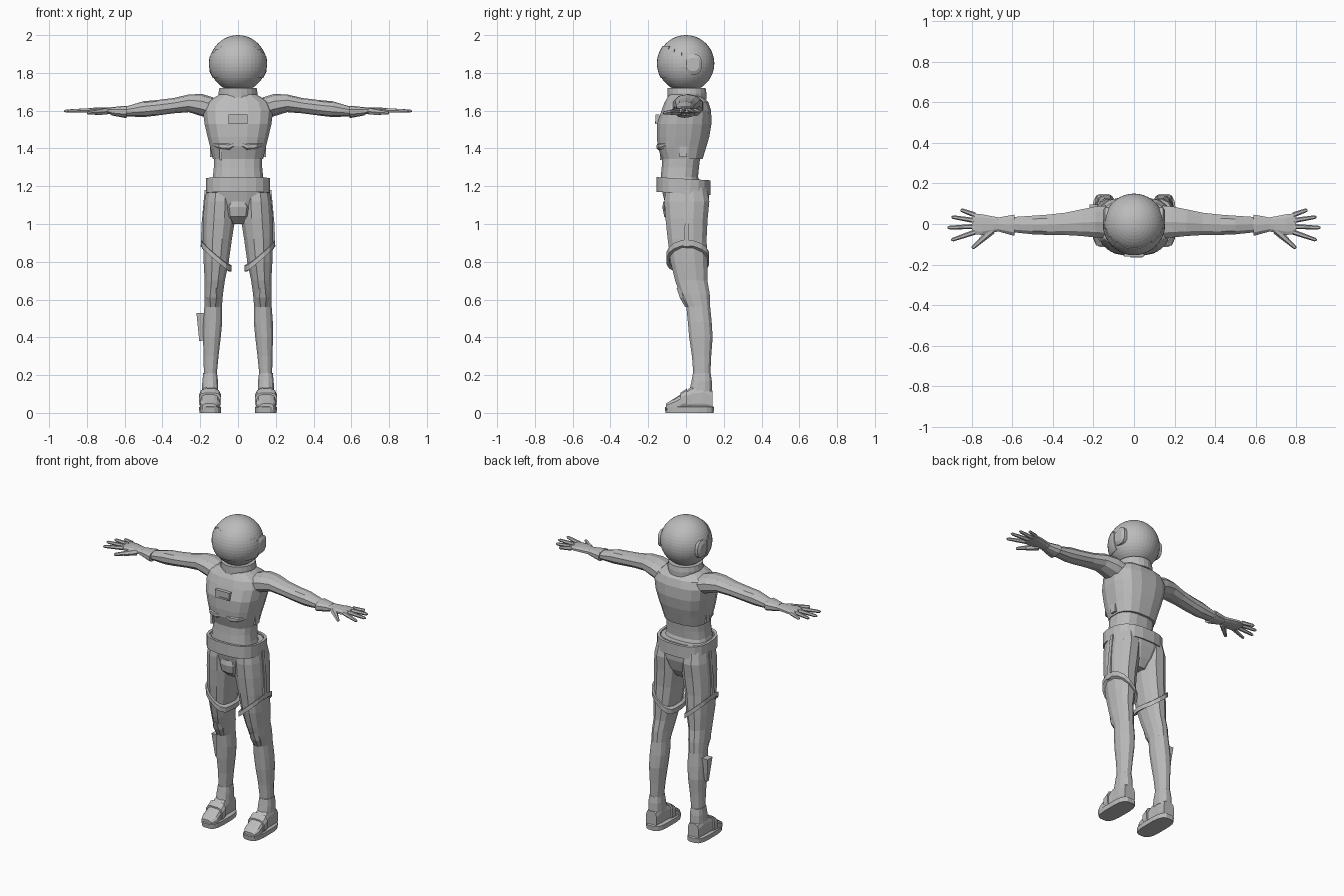
import bpy, bmesh, math
from mathutils import Matrix, Vector

cube = bpy.data.objects.get("Cube")
if cube:
    bpy.data.objects.remove(cube, do_unlink=True)

# One plain grey for the whole figure
grey = bpy.data.materials.new("plain_grey")
grey.use_nodes = True
grey.diffuse_color = (.5, .5, .5, 1)
grey.node_tree.nodes["Principled BSDF"].inputs["Base Color"].default_value = (.5, .5, .5, 1)


def finish(name, bm):
    """Turn a bmesh into a named, coloured object."""
    bmesh.ops.recalc_face_normals(bm, faces=bm.faces)
    mesh = bpy.data.meshes.new(name)
    bm.to_mesh(mesh)
    bm.free()
    mesh.materials.append(grey)
    obj = bpy.data.objects.new(name, mesh)
    bpy.context.collection.objects.link(obj)
    return obj


def pair(name, build):
    """Build a part on the left side and mirror it to the right."""
    for side, sign in (("left", 1), ("right", -1)):
        bm = build()
        bmesh.ops.transform(bm, verts=bm.verts, matrix=Matrix.Diagonal((sign, 1, 1, 1)))
        finish(side + "_" + name, bm)


def bridge(bm, rings, closed=False):
    """Skin a list of vertex rings, capped unless closed into a loop."""
    count = len(rings[0])
    stops = list(zip(rings, rings[1:])) + ([(rings[-1], rings[0])] if closed else [])
    for low, high in stops:
        for i in range(count):
            j = (i + 1) % count
            bm.faces.new((low[i], low[j], high[j], high[i]))
    if not closed:
        bm.faces.new(rings[0])
        bm.faces.new(rings[-1])


def outline(a0, a1, b0, b1, sides, power):
    """Rounded cross-section between two extents."""
    points = []
    for i in range(sides):
        angle = math.tau * (i + .5) / sides
        c, s = math.cos(angle), math.sin(angle)
        u = math.copysign(abs(c) ** power, c)
        v = math.copysign(abs(s) ** power, s)
        points.append(((a0 + a1 + u * (a1 - a0)) / 2, (b0 + b1 + v * (b1 - b0)) / 2))
    return points


def loft(axis, rows, sides=12, power=.8):
    """Rows give the position on the axis, then the two pairs of extents."""
    bm = bmesh.new()
    place = {"x": lambda p, a, b: (p, a, b),
             "y": lambda p, a, b: (a, p, b),
             "z": lambda p, a, b: (a, b, p)}[axis]
    rings = []
    for pos, *extents in rows:
        rings.append([bm.verts.new(place(pos, a, b)) for a, b in outline(*extents, sides, power)])
    bridge(bm, rings)
    return bm


def rod(bm, start, end, r1, r2, sides=6):
    """Add a tapered finger-like rod."""
    start, end = Vector(start), Vector(end)
    turn = (end - start).to_track_quat("Z", "Y")
    rings = []
    for t, r in ((0, r1), (.5, (r1 + r2) / 2), (.92, r2), (1, r2 / 2)):
        centre = start.lerp(end, t)
        rings.append([bm.verts.new(centre + turn @ Vector((r * math.cos(math.tau * i / sides),
                      r * math.sin(math.tau * i / sides), 0))) for i in range(sides)])
    bridge(bm, rings)


def band(extents, thick, height, level, sides=16, power=.8):
    """Open belt around a cross-section; level(x, y) gives its middle height."""
    bm = bmesh.new()
    a0, a1, b0, b1 = extents
    outer = outline(*extents, sides, power)
    inner = outline(a0 + thick, a1 - thick, b0 + thick, b1 - thick, sides, power)
    rings = []
    for points, lift in ((outer, -1), (outer, 1), (inner, 1), (inner, -1)):
        rings.append([bm.verts.new((x, y, level(x, y) + lift * height / 2)) for x, y in points])
    bridge(bm, rings, closed=True)
    return bm


def box(centre, size, taper=1):
    """Block whose lower end can be narrowed."""
    bm = bmesh.new()
    bmesh.ops.create_cube(bm, size=1)
    for v in bm.verts:
        k = taper if v.co.z < 0 else 1
        v.co = Vector(centre) + Vector((v.co.x * size[0] * k, v.co.y * size[1] * k, v.co.z * size[2]))
    return bm


# Helmet: sphere, visor shell and ear pods
HEAD = Vector((0, 0, 1.85))


def ball(radius, keep=lambda c: True):
    """Sphere at the head, limited to the faces the rule keeps."""
    bm = bmesh.new()
    bmesh.ops.create_uvsphere(bm, u_segments=40, v_segments=24, radius=radius)
    out = [f for f in bm.faces if not keep(f.calc_center_median() / radius)]
    bmesh.ops.delete(bm, geom=out, context="FACES")
    bmesh.ops.translate(bm, verts=bm.verts, vec=HEAD)
    return bm


finish("helmet", ball(.15))
visor = finish("visor", ball(.151, lambda c: c.y < -.05 and -.55 < c.z < .25 - .5 * c.y))
edge = visor.modifiers.new("thickness", "SOLIDIFY")
edge.thickness = .006
edge.offset = 0
pair("ear_pod", lambda: loft("x", [(.1, -.01, .085, 1.79, 1.9), (.142, -.01, .085, 1.79, 1.9),
                                   (.152, .005, .07, 1.81, 1.88)], sides=16))
finish("neck_ring", loft("z", [(1.66, -.1, .1, -.1, .11), (1.69, -.105, .105, -.1, .11),
                               (1.72, -.1, .1, -.1, .105)], sides=20, power=1))


# Torso: waist, chest and chest details
def body(rows, sides=16, power=.75):
    """Symmetrical loft from height, half width, front and back."""
    return loft("z", [(z, -w, w, front, back) for z, w, front, back in rows], sides, power)


finish("waist", body([(1.18, .155, -.14, .09), (1.25, .135, -.135, .065), (1.3, .13, -.13, .07),
                      (1.38, .13, -.125, .08)]))
finish("chest", body([(1.345, .135, -.13, .09), (1.41, .15, -.152, .11), (1.46, .163, -.156, .125),
                      (1.53, .18, -.155, .137), (1.6, .188, -.132, .135), (1.645, .17, -.115, .12),
                      (1.685, .1, -.09, .075)]))
finish("chest_panel", box((0, -.15, 1.555), (.1, .022, .05)))
finish("panel_slot", box((.012, -.16, 1.538), (.06, .01, .01)))
finish("chest_tool", box((-.092, -.128, 1.37), (.014, .02, .06)))
pair("rib_pouch", lambda: box((.138, -.015, 1.385), (.02, .04, .06)))
pair("breast_rim", lambda: loft("x", [(.005, -.15, -.12, 1.415, 1.435), (.05, -.156, -.12, 1.39, 1.43),
                                      (.1, -.145, -.1, 1.395, 1.43), (.13, -.11, -.08, 1.41, 1.43)], sides=8))

# Belt and hips
finish("belt", band((-.172, .172, -.158, .132), .016, .078, lambda x, y: 1.2 - .06 * y, 20, .75))
finish("hips", body([(1.0, .05, -.06, .07), (1.05, .1, -.1, .1), (1.12, .155, -.115, .122),
                     (1.18, .168, -.13, .125), (1.23, .158, -.135, .105)]))
finish("groin_guard", body([(1.0, .03, -.07, 0), (1.04, .06, -.115, 0), (1.09, .07, -.125, 0),
                            (1.12, .05, -.12, 0)], sides=10))

# Legs, from ankle to hip
leg = [(.1, .115, .185, .035, .135), (.2, .112, .182, .038, .13), (.3, .102, .183, .03, .135),
       (.4, .09, .187, .015, .143), (.48, .082, .186, .008, .138), (.56, .084, .18, 0, .13),
       (.63, .078, .18, -.035, .128), (.7, .068, .178, -.06, .116), (.8, .047, .184, -.085, .116),
       (.92, .03, .188, -.1, .112), (1.03, .012, .187, -.112, .118), (1.12, .01, .18, -.118, .127),
       (1.2, .02, .165, -.11, .11)]
pair("leg", lambda: loft("z", leg, sides=12, power=.85))
pair("knee_pad", lambda: loft("z", [(.56, .105, .16, -.006, .04), (.61, .095, .168, -.035, .04),
                                    (.66, .1, .16, -.052, .04)], sides=8))

# Thigh harness: sloping loop and outer strap
pair("thigh_loop", lambda: band((.034, .198, -.104, .124), .016, .03,
                                lambda x, y: .77 + max(0, x - .04) * .85 - abs(y) * .15))
pair("hip_strap", lambda: loft("z", [(.88, .18, .2, -.015, .02), (1.0, .178, .195, -.01, .02),
                                     (1.18, .165, .178, -.01, .02)], sides=4))
finish("right_shin_sheath", box((-.197, .07, .455), (.046, .05, .15), taper=.35))

# Boots
pair("boot", lambda: loft("y", [(-.105, .115, .188, .01, .05), (-.07, .097, .202, .01, .072),
                                (-.02, .098, .2, .01, .105), (.03, .105, .195, .01, .14),
                                (.09, .105, .195, .01, .15), (.14, .11, .188, .01, .12)], power=.65))
pair("sole", lambda: loft("z", [(0, .088, .205, -.11, .148), (.03, .088, .207, -.114, .15),
                                (.036, .1, .196, -.1, .14)], sides=16, power=.6))
pair("boot_cuff", lambda: loft("z", [(.11, .104, .192, .015, .14), (.17, .105, .19, .028, .138),
                                     (.21, .11, .185, .035, .132)]))
pair("boot_strap", lambda: loft("y", [(-.03, .09, .207, .02, .107), (.005, .09, .207, .02, .13)], power=.6))

# Arms, cuffs and hands
arm = [(.13, -.075, .095, 1.55, 1.67), (.19, -.07, .09, 1.57, 1.688), (.26, -.062, .075, 1.592, 1.686),
       (.34, -.057, .058, 1.586, 1.667), (.43, -.056, .048, 1.574, 1.656), (.5, -.053, .043, 1.566, 1.65),
       (.6, -.042, .036, 1.57, 1.62)]
pair("arm", lambda: loft("x", arm, sides=10, power=.9))
pair("glove_cuff", lambda: loft("x", [(.59, -.06, .048, 1.562, 1.625), (.6, -.058, .047, 1.562, 1.626),
                                      (.67, -.038, .033, 1.575, 1.618)], sides=10))


def hand():
    """Palm with four spread fingers and a thumb."""
    bm = loft("x", [(.64, -.034, .03, 1.578, 1.616), (.69, -.042, .038, 1.582, 1.616),
                    (.75, -.056, .05, 1.586, 1.617), (.8, -.052, .055, 1.59, 1.612)], sides=10)
    for base, tip in ((.045, (.855, .07)), (.017, (.9, .035)), (-.012, (.92, -.018)), (-.04, (.902, -.08))):
        rod(bm, (.785, base, 1.602), (*tip, 1.598), .013, .009)
    rod(bm, (.7, -.03, 1.596), (.76, -.085, 1.59), .02, .014)
    rod(bm, (.745, -.072, 1.592), (.798, -.12, 1.588), .014, .009)
    return bm


pair("hand", hand)
